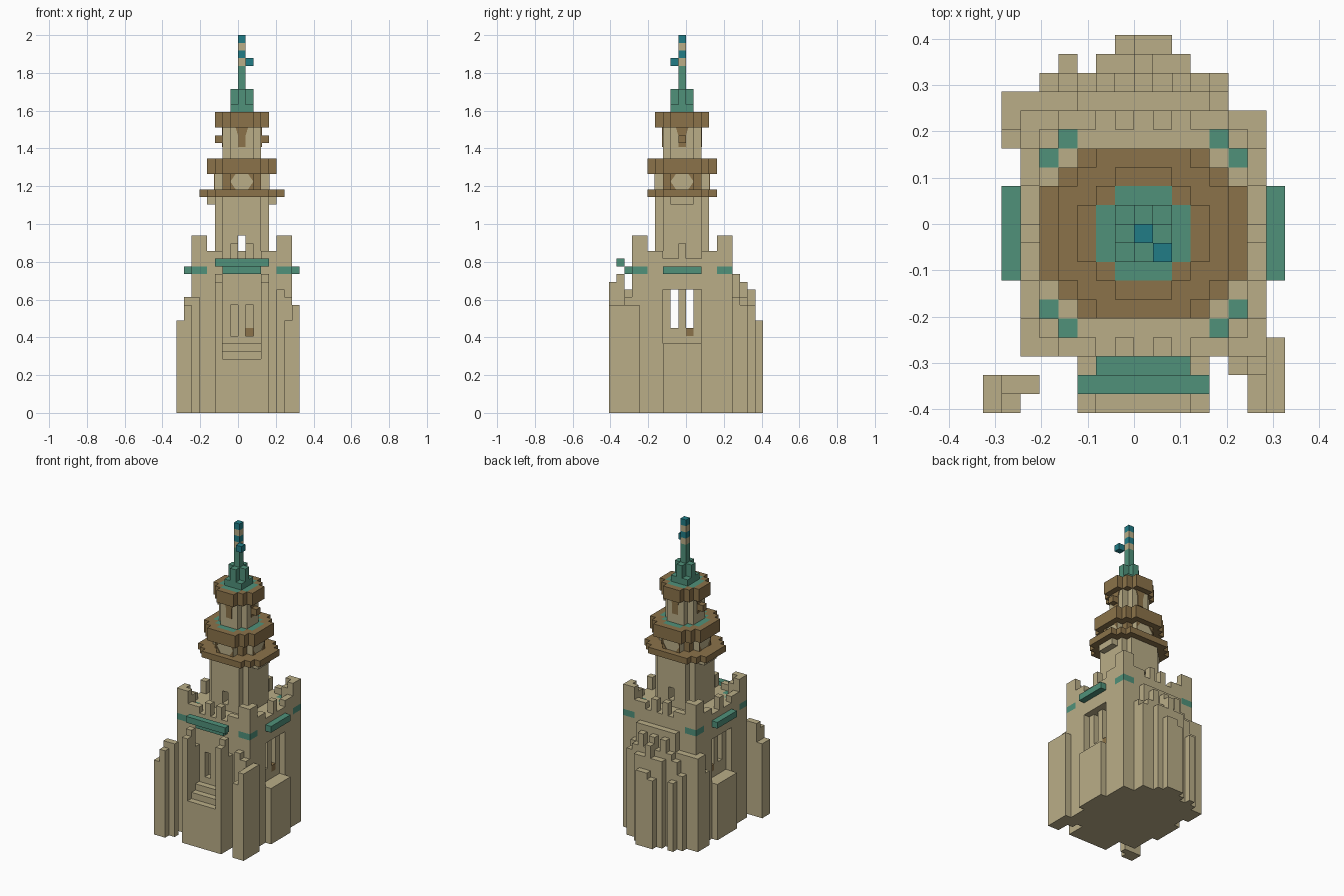
import bpy, bmesh
from mathutils import Vector, Matrix

cube = bpy.data.objects.get("Cube")
if cube:
    bpy.data.objects.remove(cube)

U = 2 / 49           # block size
CX, CY = 0, -1       # block column on the tower axis
COLOURS = {
    "sandstone": (0.49, 0.42, 0.245),
    "brown_trim": (0.258, 0.171, 0.068),
    "copper_green": (0.08, 0.283, 0.195),
    "teal_blue": (0.015, 0.202, 0.238),
}
TAN, BROWN, GREEN, BLUE = range(4)
materials = []
for name, rgb in COLOURS.items():
    m = bpy.data.materials.new(name)
    m.use_nodes = True
    m.diffuse_color = (*rgb, 1)
    m.node_tree.nodes["Principled BSDF"].inputs["Base Color"].default_value = (*rgb, 1)
    materials.append(m)

blocks = {}          # (x, y, z) -> (part, colour)


def fill(part, x, y, z, colour=TAN):
    for i in range(*x):
        for j in range(*y):
            for k in range(*z):
                blocks[i, j, k] = (part, colour)


def carve(x, y, z):
    for i in range(*x):
        for j in range(*y):
            for k in range(*z):
                blocks.pop((i, j, k), None)


def disc(part, half, z, colour=TAN):
    """Stepped disc about the axis; half gives half widths from the middle row out."""
    for d, h in enumerate(half):
        for s in (-d, d):
            fill(part, (CX - h, CX + h + 1), (CY + s, CY + s + 1), z, colour)


def around(part, dx, dy, z, colour=TAN):
    """One column repeated in all four quadrants."""
    for sx in (-1, 1):
        for sy in (-1, 1):
            x, y = CX + sx * dx, CY + sy * dy
            fill(part, (x, x + 1), (y, y + 1), z, colour)


# Main body with stepped corners
disc("main_body", [6, 6, 6, 6, 5, 4, 3], (0, 20))
for a, b in ((4, 5), (5, 4)):
    around("corner_trim", a, b, (19, 20), GREEN)
for a, b in ((4, 6), (6, 4)):
    around("battlements", a, b, (0, 21))

# Corner posts with a green band
for a in (5, 6):
    for b in (5, 6):
        around("corner_posts", a, b, (0, 23 if a + b > 10 else 22))
        around("corner_posts", a, b, (18, 19), GREEN)

# Battlements
for d, top in ((1, 22), (3, 21)):
    around("battlements", d, 6, (20, top))
around("battlements", 6, 0, (20, 22))
around("battlements", 6, 3, (20, 21))

# Side sills, ledges, recesses and slit windows
for s in (-1, 1):
    x = CX + 7 * s
    fill("side_sill", (x, x + 1), (-3, 2), (0, 9))
    fill("side_ledge", (x, x + 1), (-3, 2), (18, 19), GREEN)
    carve((CX + 6 * s, CX + 6 * s + 1), (-3, 2), (9, 16))
    carve((-6, 7), (CY + s, CY + s + 1), (11, 16))
    fill("window_base", (CX + 5 * s, CX + 5 * s + 1), (0, 1), (10, 11), BROWN)

# Front entrance: steps, pilasters, ledge and windows
for n, (top, post) in enumerate(((7, 17), (8, 18), (9, 15))):
    row = (-10 + n, -9 + n)
    fill("front_steps", (-2, 3), row, (0, top))
    for x in (-3, 3):
        fill("front_pilasters", (x, x + 1), row, (0, post))
fill("front_ledge", (-3, 4), (-9, -8), (19, 20), GREEN)
fill("front_ledge", (-2, 3), (-8, -7), (18, 19), GREEN)
for x in (-1, 1):
    carve((x, x + 1), (-7, -6), (10, 14))
fill("window_base", (1, 2), (-6, -5), (10, 11), BROWN)

# Front corner turrets
fill("right_front_turret", (-8, -7), (-10, -8), (0, 12))
fill("right_front_turret", (-8, -7), (-10, -9), (0, 11))
fill("right_front_turret", (-7, -6), (-10, -8), (0, 14))
fill("right_front_turret", (-7, -5), (-9, -8), (0, 15))
fill("left_front_turret", (7, 8), (-10, -6), (0, 14))
fill("left_front_turret", (6, 7), (-10, -8), (0, 12))
fill("left_front_turret", (6, 7), (-8, -7), (0, 15))
fill("left_front_turret", (5, 6), (-8, -7), (0, 16))

# Rounded back with staggered buttresses
fill("back_left_wing", (-7, -5), (4, 7), (0, 15))
carve((-7, -6), (4, 5), (12, 15))
fill("back_apse", (-5, 5), (6, 7), (0, 15))
fill("back_apse", (-3, 4), (6, 7), (15, 18))
for x in range(-5, 5):
    drop = 2 * (x % 2)
    fill("back_apse", (x, x + 1), (7, 8), (0, (17 if -3 <= x <= 3 else 14) - drop))
    if -2 <= x <= 2:
        fill("back_apse", (x, x + 1), (8, 9), (0, (16 if -1 <= x <= 1 else 14) - drop))
fill("back_apse", (-4, -3), (8, 9), (0, 11))
fill("back_apse", (-1, 2), (9, 10), (0, 11))
fill("back_apse", (0, 2), (9, 10), (11, 12))

# Lower shaft with a through opening
disc("lower_shaft", [3, 3, 3, 2], (20, 28))
disc("lower_cornice", [4, 4, 3, 2], (27, 28))
carve((0, 1), (-5, 4), (21, 23))

# Balcony, arcade and upper rings
disc("balcony", [5, 5, 5, 4, 3], (28, 29), BROWN)
disc("arcade", [3, 3, 2, 1], (29, 31))
around("arcade", 2, 2, (29, 31), BROWN)
disc("middle_ring", [4, 4, 4, 3, 2], (31, 33), BROWN)
disc("middle_ring", [3, 3, 2, 1], (32, 33), GREEN)
disc("lantern_room", [2, 2, 1], (33, 37))
around("lantern_bracket", 3, 0, (35, 36), BROWN)
disc("upper_ring", [3, 3, 2, 1], (37, 39), BROWN)
disc("upper_ring", [2, 2, 1], (38, 39), GREEN)

# Spire, banded mast and pennant
disc("spire_base", [1, 1], (39, 40), GREEN)
disc("spire_base", [1, 0], (40, 42), GREEN)
fill("mast", (0, 1), (-1, 0), (39, 45), GREEN)
for k in range(45, 49):
    fill("mast", (0, 1), (-1, 0), (k, k + 1), TAN if k % 2 else BLUE)
fill("pennant", (1, 2), (-2, -1), (45, 46), BLUE)


def finish(bm, name):
    me = bpy.data.meshes.new(name)
    bm.to_mesh(me)
    bm.free()
    for m in materials:
        me.materials.append(m)
    bpy.context.collection.objects.link(bpy.data.objects.new(name, me))


# Skin the outer faces of each part and merge flat areas
parts = {}
for cell, (part, colour) in blocks.items():
    bm = parts.setdefault(part, bmesh.new()) if part not in parts else parts[part]
    for axis in range(3):
        for s in (-1, 1):
            n = Vector((0, 0, 0))
            n[axis] = s
            if tuple(int(c + d) for c, d in zip(cell, n)) in blocks:
                continue
            a, b = Vector((0, 0, 0)), Vector((0, 0, 0))
            a[(axis + 1) % 3], b[(axis + 2) % 3] = s * 0.5, 0.5
            mid = Vector(cell) + Vector((0.5, 0.5, 0.5)) + n * 0.5
            corners = (mid - a - b, mid + a - b, mid + a + b, mid - a + b)
            f = bm.faces.new([bm.verts.new(c * U) for c in corners])
            f.material_index = colour
for part, bm in parts.items():
    bmesh.ops.remove_doubles(bm, verts=bm.verts, dist=U / 100)
    bmesh.ops.dissolve_limit(bm, angle_limit=0.02, verts=bm.verts, edges=bm.edges,
                             delimit={'MATERIAL'})
    finish(bm, part)


def wall_plates(name, shapes, dist):
    """Thin brown plates on the four faces of the tower, drawn as (across, z)."""
    bm = bmesh.new()
    for turn in range(4):
        rot = Matrix.Rotation(turn * 1.5707963, 3, 'Z')
        for shape in shapes:
            pts = [rot @ Vector((x, -dist, z)) + Vector((0.5, -0.5, 0)) for x, z in shape]
            f = bm.faces.new([bm.verts.new(p * U) for p in pts])
            out = rot @ Vector((0, -0.004, 0))
            new = bmesh.ops.extrude_face_region(bm, geom=[f])["geom"]
            bmesh.ops.translate(bm, vec=out, verts=[v for v in new if isinstance(v, bmesh.types.BMVert)])
    bmesh.ops.recalc_face_normals(bm, faces=bm.faces)
    for f in bm.faces:
        f.material_index = BROWN
    finish(bm, name)


# Arched lantern windows and arcade spandrels
wall_plates("lantern_windows",
            [[(-0.5, 34.5), (0.5, 34.5), (0.5, 36), (0.8, 37), (-0.8, 37), (-0.5, 36)]], 2.5)
wall_plates("arcade_spandrels",
            [[(s * 1.5, z), (s * 0.8, z), (s * 1.5, 30)] for s in (-1, 1) for z in (29, 31)], 3.5)
